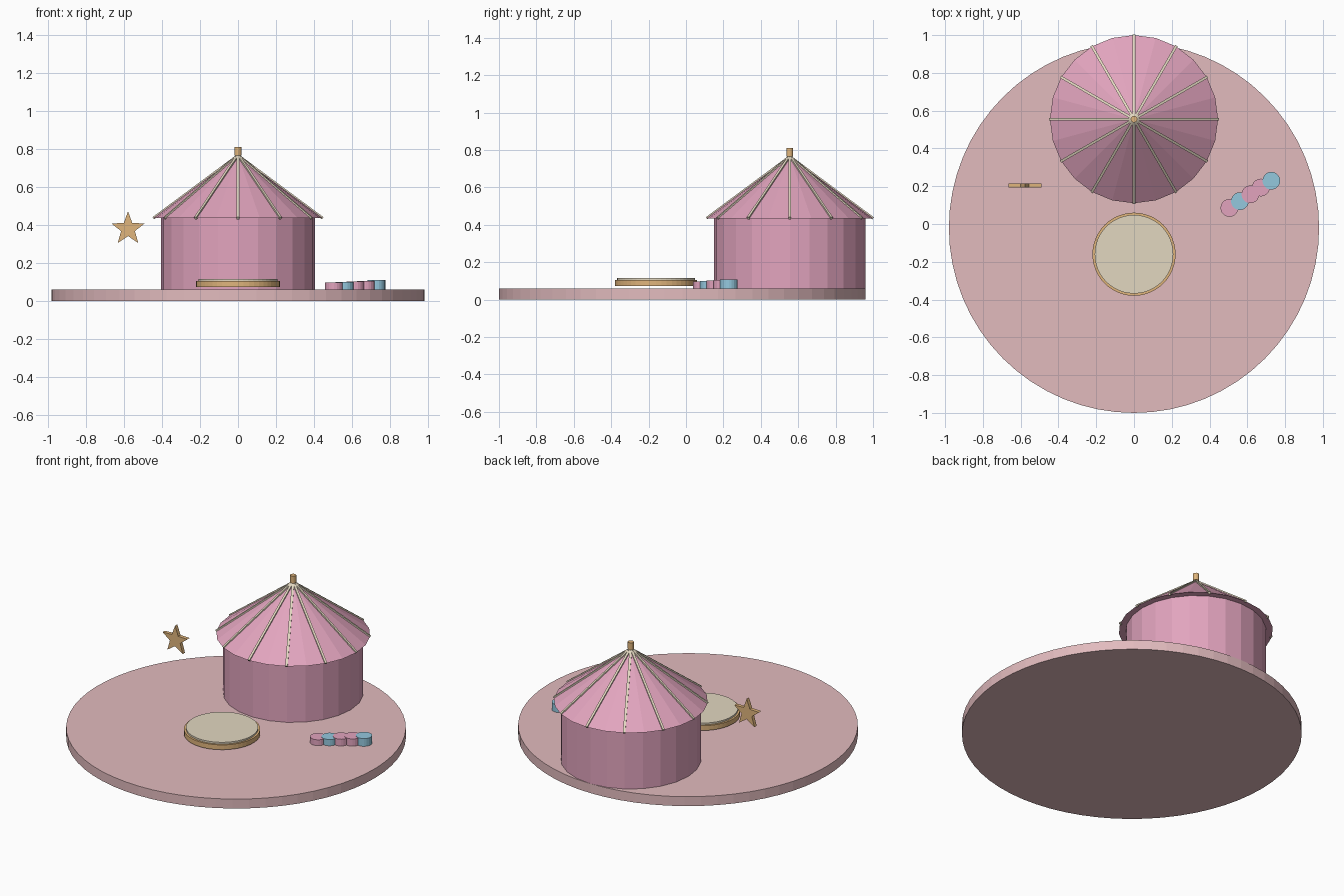
import bpy, bmesh, math
from mathutils import Matrix, Vector

if "Cube" in bpy.data.objects:
    bpy.data.objects.remove(bpy.data.objects["Cube"])


def material(name, r, g, b):
    lin = [((c / 255 + 0.055) / 1.055) ** 2.4 for c in (r, g, b)]
    m = bpy.data.materials.new(name)
    m.diffuse_color = (*lin, 1)
    m.use_nodes = True
    m.node_tree.nodes["Principled BSDF"].inputs["Base Color"].default_value = m.diffuse_color
    return m


ROSE = material("dusty rose", 226, 187, 190)
PINK = material("pink", 226, 164, 190)
GOLD = material("gold", 224, 181, 124)
CREAM = material("cream", 226, 215, 192)
BLUE = material("sky blue", 148, 200, 222)


def finish(bm, name, mat):
    bmesh.ops.recalc_face_normals(bm, faces=bm.faces)
    me = bpy.data.meshes.new(name)
    bm.to_mesh(me)
    bm.free()
    me.materials.append(mat)
    ob = bpy.data.objects.new(name, me)
    bpy.context.collection.objects.link(ob)
    return ob


def cylinder(name, x, y, z0, z1, r, sides, mat, r_top=None):
    bm = bmesh.new()
    bmesh.ops.create_cone(bm, cap_ends=True, segments=sides, radius1=r,
                          radius2=r if r_top is None else r_top, depth=z1 - z0,
                          matrix=Matrix.Translation((x, y, (z0 + z1) / 2)))
    return finish(bm, name, mat)


# Round ground slab
cylinder("ground_slab", 0, -0.02, 0, 0.06, 0.98, 64, ROSE)

# Tent wall, roof and finial
TY, EAVE, APEX, ROOF_R = 0.555, 0.435, 0.765, 0.445
cylinder("tent_wall", 0, TY, 0.06, EAVE, 0.405, 24, PINK)
cylinder("tent_roof", 0, TY, EAVE, APEX, ROOF_R, 24, PINK, 0)
cylinder("roof_finial", 0, TY, 0.765, 0.81, 0.018, 12, GOLD)

# Twelve ribs running down the roof
bm = bmesh.new()
slope = Vector((ROOF_R, 0, EAVE - APEX))
tilt = math.atan2(APEX - EAVE, ROOF_R)
for i in range(12):
    m = (Matrix.Translation((0, TY, 0))
         @ Matrix.Rotation(i * math.pi / 6, 4, 'Z')
         @ Matrix.Translation((ROOF_R / 2, 0, (EAVE + APEX) / 2))
         @ Matrix.Rotation(tilt, 4, 'Y')
         @ Matrix.Diagonal((slope.length, 0.014, 0.014, 1)))
    bmesh.ops.create_cube(bm, size=1, matrix=m)
finish(bm, "roof_ribs", CREAM)

# Round platform with a cream top
cylinder("platform_rim", 0, -0.16, 0.073, 0.104, 0.22, 48, GOLD)
cylinder("platform_top", 0, -0.16, 0.104, 0.115, 0.208, 48, CREAM)

# Row of stepping stones, each a little taller
for i, mat in enumerate((PINK, BLUE, PINK, PINK, BLUE)):
    cylinder(f"stepping_stone_{i + 1}", 0.505 + 0.0555 * i, 0.085 + 0.036 * i,
             0.06, 0.097 + 0.003 * i, 0.047, 20, mat)

# Floating star
bm = bmesh.new()
verts = []
for k in range(10):
    r = 0.038 if k % 2 else 0.092
    a = k * math.pi / 5
    verts.append(bm.verts.new((-0.578 + r * math.sin(a), 0.192, 0.379 + r * math.cos(a))))
face = bm.faces.new(verts)
ext = bmesh.ops.extrude_face_region(bm, geom=[face], use_keep_orig=True)
bmesh.ops.translate(bm, vec=(0, 0.023, 0),
                    verts=[v for v in ext["geom"] if isinstance(v, bmesh.types.BMVert)])
finish(bm, "star", GOLD)
